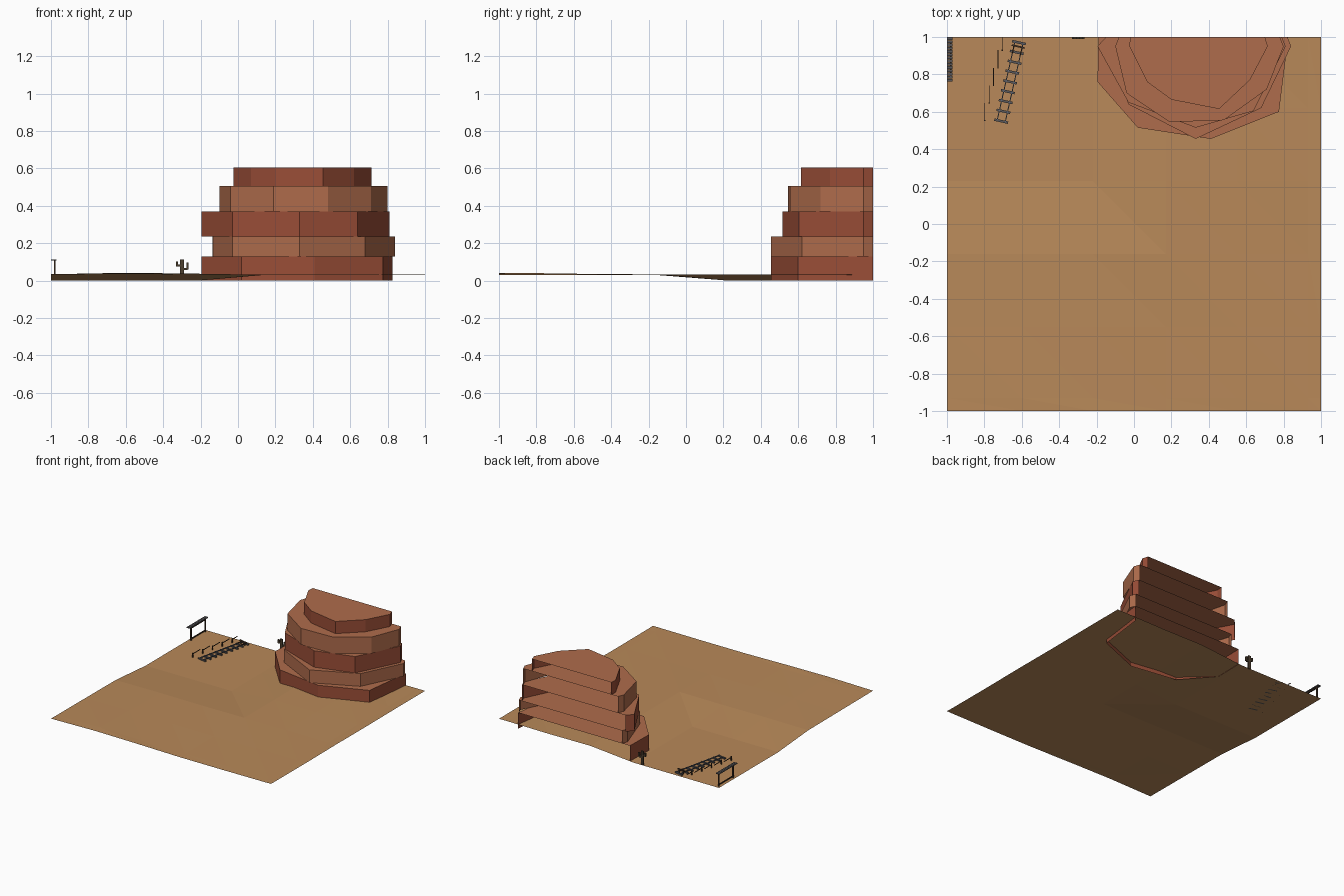
import bpy, bmesh, math, random
from mathutils import Matrix, Vector

if "Cube" in bpy.data.objects:
    bpy.data.objects.remove(bpy.data.objects["Cube"])

random.seed(4)


def material(name, rgb):
    m = bpy.data.materials.new(name)
    m.diffuse_color = (*rgb, 1)
    m.use_nodes = True
    m.node_tree.nodes["Principled BSDF"].inputs["Base Color"].default_value = m.diffuse_color
    return m


SAND = material("sand", (0.48, 0.25, 0.10))
RED = material("red rock", (0.32, 0.075, 0.038))
BROWN = material("brown rock", (0.43, 0.15, 0.072))
WOOD = material("dark wood", (0.065, 0.036, 0.02))
GREY = material("weathered boards", (0.10, 0.095, 0.10))
STEEL = material("steel", (0.13, 0.15, 0.20))
CACTUS = material("cactus", (0.075, 0.05, 0.028))


def finish(name, bm, *mats):
    me = bpy.data.meshes.new(name)
    bm.to_mesh(me)
    bm.free()
    for m in mats:
        me.materials.append(m)
    ob = bpy.data.objects.new(name, me)
    bpy.context.collection.objects.link(ob)
    return ob


def add_box(bm, center, size, turn=0.0):
    mat = (Matrix.Translation(center) @ Matrix.Rotation(turn, 4, 'Z')
           @ Matrix.Diagonal((*size, 1)))
    bmesh.ops.create_cube(bm, size=1, matrix=mat)


# Desert floor: coarse sheet with a low basin at the back left
xs = [-1, -.6, -.22, .17, .55, .93, 1]
ys = [-1, -.93, -.55, -.16, .23, .62, 1]


def floor_height(x, y):
    if x < -.2 and y > .2:
        return 0.0
    bump = .011 * math.exp(-((x + .6) ** 2 + (y + 1) ** 2) / .15)
    return .032 + bump + random.uniform(-.002, .002)


bm = bmesh.new()
grid = [[bm.verts.new((x, y, floor_height(x, y))) for y in ys] for x in xs]
for i in range(len(xs) - 1):
    for j in range(len(ys) - 1):
        a, b = grid[i][j], grid[i + 1][j]
        c, d = grid[i + 1][j + 1], grid[i][j + 1]
        bm.faces.new((a, b, d))
        bm.faces.new((b, c, d))
finish("desert_floor", bm, SAND)

# Mesa: stacked rock layers, cut open along the back edge
layers = [
    (0, .13, [(-.19, 1), (-.195, .76), (.02, .515), (.41, .455), (.775, .6), (.825, 1)]),
    (.13, .235, [(-.12, 1), (-.135, .95), (-.03, .64), (.33, .455), (.68, .62),
                 (.84, .95), (.82, 1)]),
    (.235, .37, [(-.15, 1), (-.195, .95), (-.03, .65), (.33, .515), (.64, .605),
                 (.81, .95), (.79, 1)]),
    (.37, .505, [(-.08, 1), (-.1, .95), (-.04, .7), (.19, .545), (.48, .555),
                 (.71, .72), (.8, .95), (.78, 1)]),
    (.505, .605, [(-.02, 1), (-.025, .95), (.07, .76), (.2, .665), (.455, .615),
                  (.62, .77), (.715, .95), (.7, 1)]),
]
for k, (z0, z1, outline) in enumerate(layers):
    bm = bmesh.new()
    low = [bm.verts.new((x, y, z0)) for x, y in outline]
    top = [bm.verts.new((x, y, z1)) for x, y in outline]
    for i in range(len(outline) - 1):
        bm.faces.new((low[i], low[i + 1], top[i + 1], top[i]))
    cap = bm.faces.new(top)
    cap.material_index = 1
    finish(f"mesa_layer_{k + 1}", bm, BROWN if k % 2 else RED, BROWN)

# Railway track: sleepers and two rails along a slanted line
start, end = Vector((-.71, .55, 0)), Vector((-.615, .97, 0))
along = end - start
turn = math.atan2(along.y, along.x) - math.pi / 2
side = Vector((along.y, -along.x, 0)).normalized()
bm = bmesh.new()
for i in range(9):
    p = start + along * i / 8
    add_box(bm, p + Vector((0, 0, .005)), (.075, .013, .01), turn)
finish("track_sleepers", bm, GREY)
bm = bmesh.new()
for s in (-1, 1):
    add_box(bm, (start + end) / 2 + side * s * .022 + Vector((0, 0, .013)),
            (.005, along.length, .007), turn)
finish("track_rails", bm, STEEL)

# Buffer stop at the far end of the track
bm = bmesh.new()
stop = end - along * .05
for s in (-1, 1):
    add_box(bm, stop + side * s * .022 + Vector((0, 0, .015)), (.008, .008, .03), turn)
    add_box(bm, stop - along * .05 + side * s * .022 + Vector((0, 0, .016)),
            (.006, .045, .006), turn)
add_box(bm, stop + Vector((0, 0, .026)), (.07, .009, .01), turn)
finish("buffer_stop", bm, WOOD)

# Fence beside the track: stepped posts, each with a rail
bm = bmesh.new()
for i in range(5):
    x, y = -.798 + .0235 * i, .553 + .094 * i
    add_box(bm, (x, y, .018), (.007, .007, .036))
    length = min(.094, .997 - y)
    add_box(bm, (x, y + length / 2, .027), (.004, length, .005))
finish("fence", bm, WOOD)

# Shelter at the left edge: posts, beams and a slatted roof
bm = bmesh.new()
for y in (.79, .975):
    add_box(bm, (-.98, y, .054), (.01, .01, .108))
for z in (.012, .1):
    add_box(bm, (-.98, .8825, z), (.007, .195, .008))
finish("shelter_frame", bm, WOOD)
bm = bmesh.new()
for i in range(14):
    add_box(bm, (-.985, .768 + .0172 * i, .111), (.03, .0145, .006))
finish("shelter_roof_slats", bm, GREY)

# Cactus at the back edge: trunk and two bent arms
bm = bmesh.new()
parts = [(-.30, .057, .022, .114), (-.315, .08, .026, .011), (-.326, .089, .012, .028),
         (-.285, .063, .03, .012), (-.27, .078, .013, .036)]
for x, z, w, h in parts:
    add_box(bm, (x, .994, z), (w, .012, h))
finish("cactus", bm, CACTUS)
